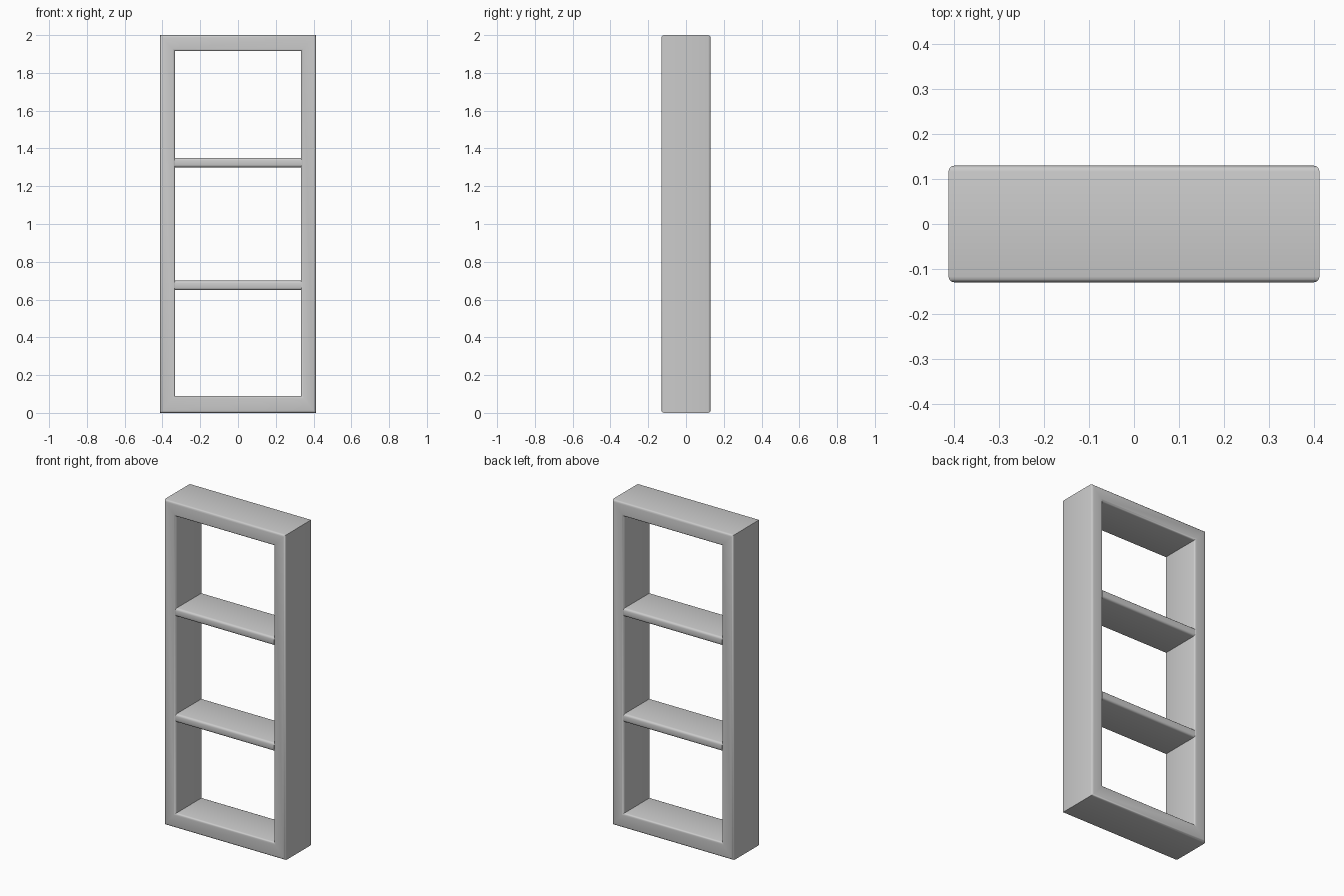
import bpy, bmesh

if "Cube" in bpy.data.objects:
    bpy.data.objects.remove(bpy.data.objects["Cube"])

BEVEL = 0.013


def finish(name, bm, bevel_edges):
    """Round the chosen edges, recalculate normals and shade."""
    bmesh.ops.recalc_face_normals(bm, faces=bm.faces)
    bmesh.ops.bevel(bm, geom=bevel_edges, offset=BEVEL, segments=3,
                    profile=0.5, affect='EDGES', clamp_overlap=True)
    mesh = bpy.data.meshes.new(name)
    bm.to_mesh(mesh)
    bm.free()
    obj = bpy.data.objects.new(name, mesh)
    bpy.context.collection.objects.link(obj)
    bpy.ops.object.select_all(action='DESELECT')
    obj.select_set(True)
    bpy.context.view_layer.objects.active = obj
    bpy.ops.object.shade_smooth_by_angle(angle=0.7)
    return obj


def rim_edges(bm):
    """Sharp edges that run around the front and back faces."""
    return [e for e in bm.edges
            if abs(e.verts[0].co.y - e.verts[1].co.y) < 1e-5
            and e.calc_face_angle(0) > 0.5]


# Outer frame: a rectangular cross-section mitred around the opening
def frame(outer, inner, half_depth):
    bm = bmesh.new()
    rings = []
    for (x, z0, z1), y in ((outer, -half_depth), (inner, -half_depth),
                           (inner, half_depth), (outer, half_depth)):
        rings.append([bm.verts.new(p) for p in
                      ((-x, y, z0), (x, y, z0), (x, y, z1), (-x, y, z1))])
    for r in range(4):
        a, b = rings[r], rings[(r + 1) % 4]
        for i in range(4):
            j = (i + 1) % 4
            bm.faces.new((a[i], a[j], b[j], b[i]))
    bm.normal_update()
    return finish("outer_frame", bm, rim_edges(bm))


# Shelf board with rounded front and back edges
def shelf(name, z0, z1, half_width, half_depth):
    bm = bmesh.new()
    bmesh.ops.create_cube(bm, size=1)
    for v in bm.verts:
        v.co.x *= 2 * half_width
        v.co.y *= 2 * half_depth
        v.co.z = z0 if v.co.z < 0 else z1
    bm.normal_update()
    edges = [e for e in rim_edges(bm)
             if abs(e.verts[0].co.z - e.verts[1].co.z) < 1e-5
             and abs(e.verts[0].co.x - e.verts[1].co.x) > 0.1]
    return finish(name, bm, edges)


frame((0.413, 0.0, 2.0), (0.333, 0.09, 1.915), 0.13)
shelf("lower_shelf", 0.65, 0.70, 0.336, 0.128)
shelf("upper_shelf", 1.30, 1.35, 0.336, 0.128)
